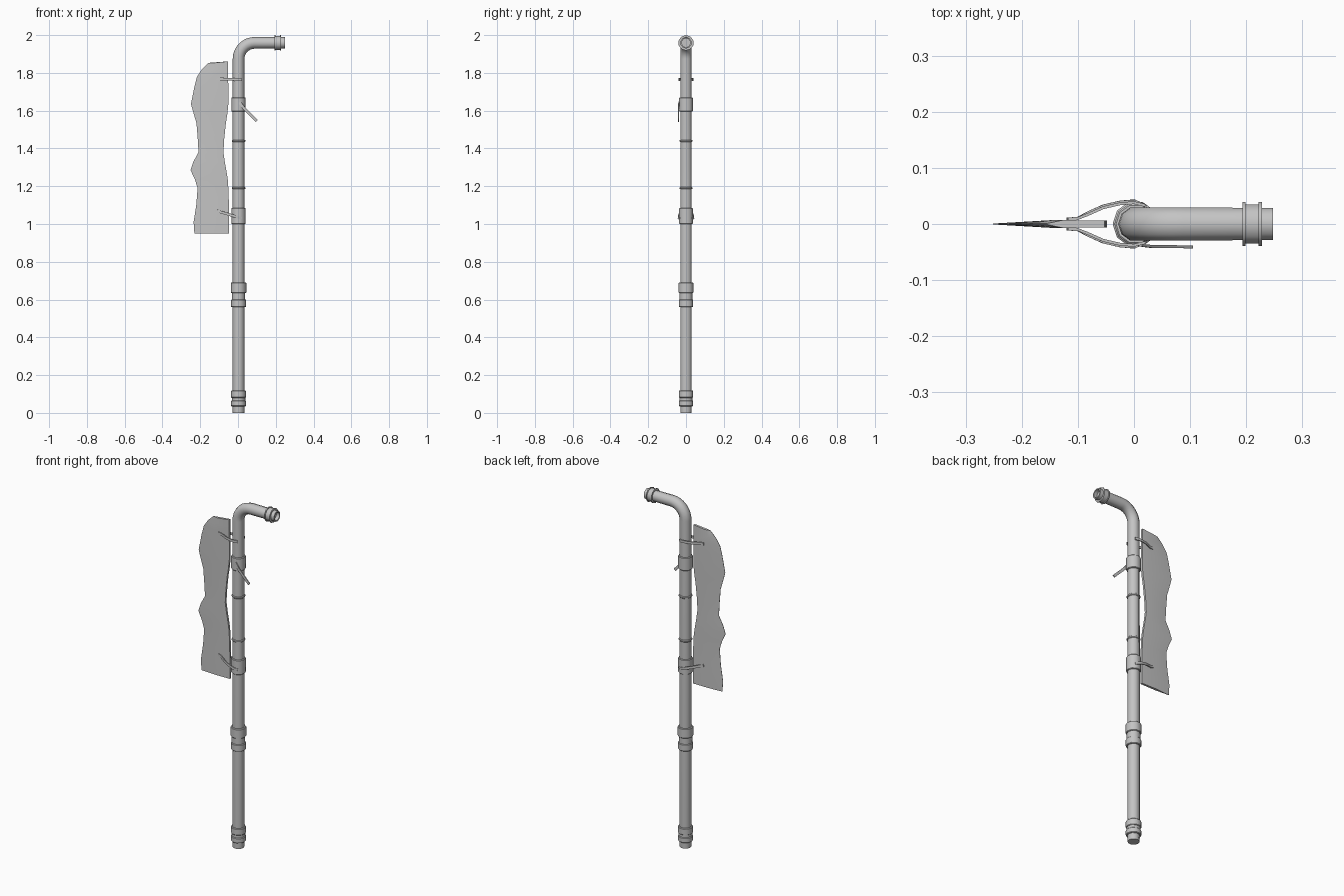
import bpy, bmesh, math
from mathutils import Vector

if "Cube" in bpy.data.objects:
    bpy.data.objects.remove(bpy.data.objects["Cube"])

steel = bpy.data.materials.new("grey_steel")
steel.use_nodes = True
steel.diffuse_color = (0.55, 0.55, 0.55, 1)
steel.node_tree.nodes["Principled BSDF"].inputs["Base Color"].default_value = (0.55, 0.55, 0.55, 1)

SIDES = 10
CX = 0.003       # pole axis
ARM_Z = 1.959    # arm axis


def make_object(name, bm, angle=40):
    bmesh.ops.recalc_face_normals(bm, faces=bm.faces)
    mesh = bpy.data.meshes.new(name)
    bm.to_mesh(mesh)
    bm.free()
    mesh.materials.append(steel)
    ob = bpy.data.objects.new(name, mesh)
    bpy.context.collection.objects.link(ob)
    bpy.ops.object.select_all(action='DESELECT')
    ob.select_set(True)
    bpy.context.view_layer.objects.active = ob
    bpy.ops.object.shade_smooth_by_angle(angle=math.radians(angle))
    return ob


def loft(name, rings, angle=40):
    """Bridge a series of equal-length rings and cap both ends."""
    bm = bmesh.new()
    loops = [[bm.verts.new(p) for p in ring] for ring in rings]
    n = len(loops[0])
    for a, b in zip(loops, loops[1:]):
        for i in range(n):
            bm.faces.new((a[i], a[(i + 1) % n], b[(i + 1) % n], b[i]))
    bm.faces.new(loops[0])
    bm.faces.new(loops[-1])
    return make_object(name, bm, angle)


def ring(centre, tilt, radius):
    """Circle whose axis leans from +z (0) to +x (90 degrees)."""
    u = Vector((-math.cos(tilt), 0, math.sin(tilt)))
    v = Vector((0, 1, 0))
    turns = [2 * math.pi * i / SIDES for i in range(SIDES)]
    return [Vector(centre) + radius * (u * math.cos(t) + v * math.sin(t)) for t in turns]


def upright(name, profile):
    return loft(name, [ring((CX, 0, z), 0, r) for z, r in profile])


def collar(name, z0, z1, r):
    c = 0.003
    return upright(name, [(z0, r - c), (z0 + c, r), (z1 - c, r), (z1, r - c)])


# Pole with bend and hollow mouth
BEND = 0.085
rings = [ring((CX, 0, z), 0, r) for z, r in ((0, 0.031), (0.03, 0.032), (1.0, 0.032))]
for k in range(9):
    a = math.pi / 2 * k / 8
    rings.append(ring((CX + BEND * (1 - math.cos(a)), 0, ARM_Z - BEND * (1 - math.sin(a))), a, 0.031))
for x, r in ((0.248, 0.030), (0.248, 0.023), (0.17, 0.023)):
    rings.append(ring((x, 0, ARM_Z), math.pi / 2, r))
loft("bent_pole", rings)

# Mouth fitting with a flange at each end
fitting = [(0.193, 0.032), (0.193, 0.041), (0.199, 0.041), (0.199, 0.037),
           (0.222, 0.037), (0.222, 0.041), (0.228, 0.041), (0.228, 0.032)]
loft("mouth_fitting", [ring((x, 0, ARM_Z), math.pi / 2, r) for x, r in fitting])

# Collars and thin rings along the pole
for name, z0, z1, r in (
        ("foot_ring", 0.035, 0.065, 0.040), ("foot_sleeve", 0.06, 0.085, 0.036),
        ("foot_collar", 0.08, 0.118, 0.040),
        ("lower_ring", 0.56, 0.60, 0.040), ("lower_sleeve", 0.59, 0.645, 0.035),
        ("lower_collar", 0.635, 0.69, 0.041),
        ("middle_collar", 1.0, 1.085, 0.038), ("middle_ring", 1.184, 1.196, 0.036),
        ("upper_ring", 1.434, 1.446, 0.036), ("upper_collar", 1.595, 1.67, 0.038)):
    collar(name, z0, z1, r)

# Blade: flat body, wavy cutting edge, hollowed back
rows = [  # height, cutting edge x, back x
    (0.95, -0.231, -0.048), (1.01, -0.235, -0.048), (1.10, -0.221, -0.048),
    (1.19, -0.214, -0.051), (1.235, -0.228, -0.054), (1.285, -0.251, -0.062),
    (1.33, -0.236, -0.070), (1.38, -0.209, -0.077), (1.45, -0.213, -0.073),
    (1.535, -0.220, -0.064), (1.585, -0.235, -0.056), (1.635, -0.249, -0.051),
    (1.73, -0.230, -0.051), (1.78, -0.217, -0.053), (1.82, -0.19, -0.053),
    (1.853, -0.156, -0.053)]
blade = []
for z, edge, back in rows:
    mid = max(-0.145, edge + 0.03)
    top = 0.008 if z > 1.84 else 0
    blade.append([(edge, -0.0008, z), (mid, -0.007, z), (back, -0.006, z + top),
                  (back, 0.006, z + top), (mid, 0.007, z), (edge, 0.0008, z)])
loft("blade", blade, 30)


def strap(name, path, height, thick=0.005):
    """Flat strip swept along a path, its width kept vertical to the path."""
    pts = [Vector(p) for p in path]
    sections = []
    for i, p in enumerate(pts):
        d = (pts[min(i + 1, len(pts) - 1)] - pts[max(i - 1, 0)]).normalized()
        side = Vector((-d.y, d.x, 0)).normalized()
        up = d.cross(side)
        sections.append([p + up * a * height / 2 + side * b * thick / 2
                         for a, b in ((-1, -1), (1, -1), (1, 1), (-1, 1))])
    return loft(name, sections, 30)


# Curved straps clamp the blade to the pole on both faces
for place, z, rise, bulge in (("upper", 1.764, 0.004, 0.0), ("lower", 1.03, 0.036, 0.003)):
    for side, s in (("front", -1), ("back", 1)):
        path = [(0.02, 0.033), (0.0, 0.038 + bulge), (-0.025, 0.036 + bulge),
                (-0.055, 0.029 + bulge), (-0.082, 0.017 + bulge), (-0.1, 0.010), (-0.118, 0.009)]
        strap(f"{place}_{side}_strap",
              [(x, s * y, z + rise * (0.02 - x) / 0.12) for x, y in path], 0.014)

# Loose strap hanging off the front
strap("hanging_strap", [(0.008, -0.037, 1.645), (0.03, -0.040, 1.615),
                        (0.06, -0.040, 1.585), (0.1, -0.041, 1.545)], 0.015)
